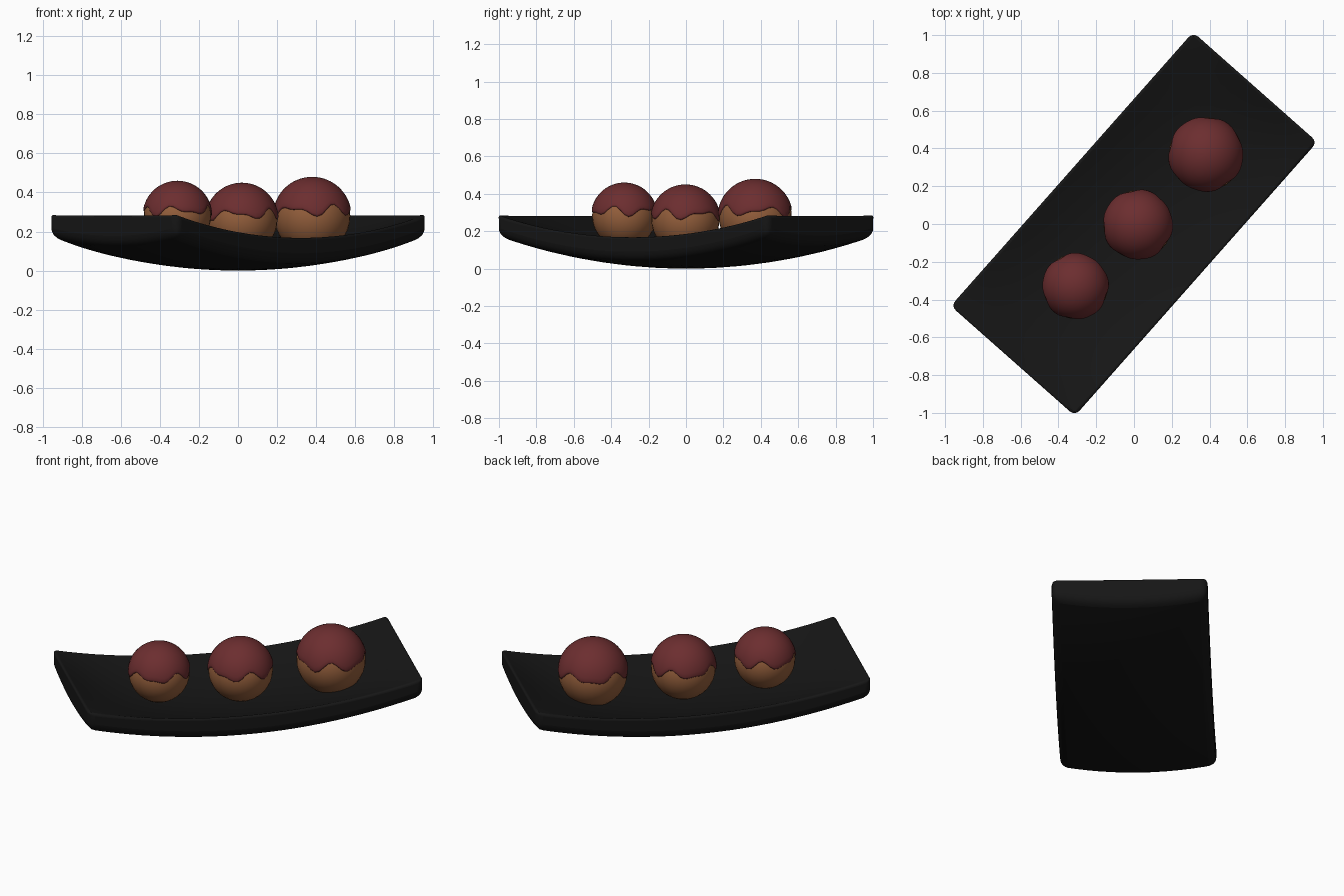
import bpy, bmesh, math
from math import sin, cos, pi, radians

if "Cube" in bpy.data.objects:
    bpy.data.objects.remove(bpy.data.objects["Cube"])

ANGLE = radians(48.5)      # plate's long axis in plan
HALF_L, HALF_W = 0.968, 0.439


def material(name, rgb):
    m = bpy.data.materials.new(name)
    m.diffuse_color = (*rgb, 1)
    m.use_nodes = True
    m.node_tree.nodes["Principled BSDF"].inputs["Base Color"].default_value = m.diffuse_color
    return m


def make_object(name, bm, mat, angle=60):
    bmesh.ops.recalc_face_normals(bm, faces=bm.faces[:])
    me = bpy.data.meshes.new(name)
    bm.to_mesh(me)
    bm.free()
    ob = bpy.data.objects.new(name, me)
    bpy.context.collection.objects.link(ob)
    me.materials.append(mat)
    bpy.ops.object.select_all(action='DESELECT')
    ob.select_set(True)
    bpy.context.view_layer.objects.active = ob
    bpy.ops.object.shade_smooth_by_angle(angle=radians(angle))
    return ob


black = material("black_ceramic", (0.008, 0.008, 0.008))
brown = material("fried_dough", (0.30, 0.115, 0.045))
red = material("dark_sauce", (0.15, 0.027, 0.029))


# Plate: two curved sheets joined by side walls, edges rounded
def top_z(t, s):
    return 0.172 + 0.115 * t * t - 0.09 * (1 - t ** 4) * (1 - s * s)


def bottom_z(t, s):
    return 0.132 * t * t + 0.045 * s * s


NU, NV = 24, 12
bm = bmesh.new()
sheets = []
for height in (bottom_z, top_z):
    sheet = []
    for i in range(NU + 1):
        t = 2 * i / NU - 1
        sheet.append([bm.verts.new((t * HALF_L, s * HALF_W, height(t, s)))
                      for s in (2 * j / NV - 1 for j in range(NV + 1))])
    for i in range(NU):
        for j in range(NV):
            bm.faces.new((sheet[i][j], sheet[i + 1][j],
                          sheet[i + 1][j + 1], sheet[i][j + 1]))
    sheets.append(sheet)
border = ([(i, 0) for i in range(NU)] + [(NU, j) for j in range(NV)]
          + [(i, NV) for i in range(NU, 0, -1)] + [(0, j) for j in range(NV, 0, -1)])
weight = bm.edges.layers.float.new("bevel_weight_edge")
low, high = sheets
for (a, b), (c, d) in zip(border, border[1:] + border[:1]):
    bm.faces.new((low[a][b], low[c][d], high[c][d], high[a][b]))
    bm.edges.get((low[a][b], low[c][d]))[weight] = 1.0
    bm.edges.get((high[a][b], high[c][d]))[weight] = 0.35
for i in (0, NU):
    for j in (0, NV):
        bm.edges.get((low[i][j], high[i][j]))[weight] = 0.8
plate = make_object("plate", bm, black)
plate.rotation_euler.z = ANGLE
bev = plate.modifiers.new("rounded_edges", 'BEVEL')
bev.limit_method = 'WEIGHT'
bev.width = 0.045
bev.segments = 4


# Dough ball with a wavy-edged sauce cap
def dough_ball(index, x, y, top, radius, phase):
    centre = (x, y, top - radius)
    inner = radius - 0.009
    bm = bmesh.new()
    bmesh.ops.create_uvsphere(bm, u_segments=32, v_segments=20, radius=inner + 0.003)
    ball = make_object(f"dough_ball_{index}", bm, brown)
    ball.location = centre

    bm = bmesh.new()
    seg, rings = 48, 14
    # outer rings down to the drip edge, then a rounded lip tucked into the dough
    profile = [(k / rings, radius) for k in range(1, rings + 1)]
    profile += [(1.035, radius - 0.003), (1.045, radius - 0.008), (1.02, inner - 0.006)]
    pole = bm.verts.new((0, 0, radius))
    previous = None
    for f, r in profile:
        ring = []
        for k in range(seg):
            p = 2 * pi * k / seg
            edge = radians(79 + 6 * sin(5 * p + phase) + 4 * sin(8 * p + 2 * phase))
            th = f * edge
            ring.append(bm.verts.new((r * sin(th) * cos(p), r * sin(th) * sin(p), r * cos(th))))
        for k in range(seg):
            n = (k + 1) % seg
            if previous:
                bm.faces.new((previous[k], ring[k], ring[n], previous[n]))
            else:
                bm.faces.new((pole, ring[k], ring[n]))
        previous = ring
    cap = make_object(f"sauce_cap_{index}", bm, red, 80)
    cap.location = centre


for args in ((1, -0.31, -0.33, 0.46, 0.178, 0.4),
             (2, 0.02, -0.003, 0.45, 0.188, 1.7),
             (3, 0.38, 0.37, 0.48, 0.201, 3.1)):
    dough_ball(*args)
